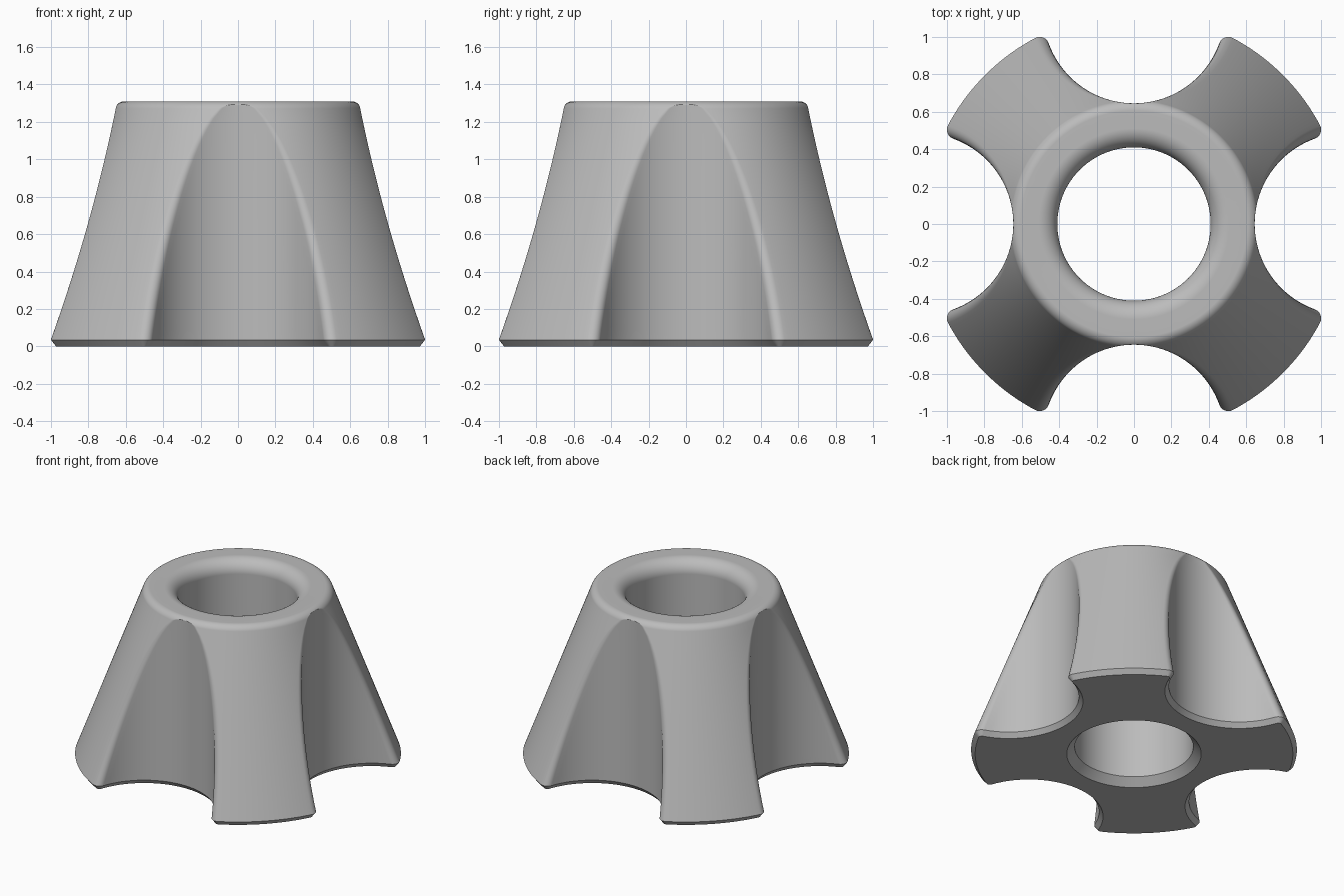
import bpy
import bmesh
from math import sin, cos, pi, atan2, sqrt, radians

cube = bpy.data.objects.get("Cube")
if cube:
    bpy.data.objects.remove(cube, do_unlink=True)

HEIGHT = 1.31
CUT_CENTRE, CUT_RADIUS = 1.13, 0.485   # round flutes, one on each side
EDGE = 0.05                            # rounding where flute meets cone


def arc(cx, cy, r, a, b, n):
    """n + 1 points on an arc from angle a to b."""
    return [(cx + r * cos(a + (b - a) * i / n), cy + r * sin(a + (b - a) * i / n))
            for i in range(n + 1)]


def half_lobe(radius, inset):
    """Outline from the middle of a flute to the middle of a leg."""
    big, cut, f = radius - inset, CUT_RADIUS + inset, EDGE - inset
    if big + cut <= CUT_CENTRE:        # above the flute: plain circle
        return [(big, 0)] * 21 + arc(0, 0, big, 0, pi / 4, 14)[1:]
    d, e = big - f, cut + f
    x = (d * d + CUT_CENTRE ** 2 - e * e) / (2 * CUT_CENTRE)
    y = sqrt(max(d * d - x * x, 0))
    phi, psi = atan2(y, x - CUT_CENTRE), atan2(y, x)
    return (arc(CUT_CENTRE, 0, cut, pi, phi, 14)
            + arc(x, y, f, phi - pi, psi, 6)[1:]
            + arc(0, 0, big, psi, pi / 4, 14)[1:])


def outline(radius, inset=0.0):
    """Closed four-legged outline."""
    half = half_lobe(radius, inset)
    lobe = [(x, -y) for x, y in reversed(half)] + half[1:-1]
    turns = [(1, 0), (0, 1), (-1, 0), (0, -1)]
    return [(x * c - y * s, x * s + y * c) for c, s in turns for x, y in lobe]


def loft(bm, rings):
    """Skin a stack of (z, points) rings; return first and last loops."""
    loops = [[bm.verts.new((x, y, z)) for x, y in pts] for z, pts in rings]
    for low, high in zip(loops, loops[1:]):
        for i in range(len(low)):
            bm.faces.new((low[i - 1], low[i], high[i], high[i - 1]))
    return loops[0], loops[-1]


bm = bmesh.new()

# Fluted outer wall: bottom chamfer, straight cone, rounded top edge
slope = radians(20.6)
rings = [(0, outline(1.126, 0.028))]
for i in range(25):
    t = i / 24
    rings.append((0.035 + 1.236 * t, outline(1.126 - 0.465 * t)))
for i in range(1, 13):
    a = slope + (pi / 2 - slope) * i / 12
    rings.append((HEIGHT - 0.06 + 0.06 * sin(a), outline(0.605 + 0.06 * cos(a))))
loft(bm, rings)

# Central bore: bottom chamfer, straight bore, rounded mouth
bore = [(0.465, 0), (0.41, 0.055)] + arc(0.51, HEIGHT - 0.1, 0.1, pi, pi / 2, 10)
loft(bm, [(z, arc(0, 0, r, 0, 2 * pi, 96)[:-1]) for r, z in bore])

# Flat base and flat top rim
bmesh.ops.remove_doubles(bm, verts=bm.verts, dist=1e-5)
for level in (0, HEIGHT):
    border = [e for e in bm.edges if e.is_boundary
              and all(abs(v.co.z - level) < 1e-4 for v in e.verts)]
    bmesh.ops.triangle_fill(bm, edges=border, use_beauty=True)
bmesh.ops.recalc_face_normals(bm, faces=bm.faces)

mesh = bpy.data.meshes.new("fluted_cone_base")
bm.to_mesh(mesh)
bm.free()
body = bpy.data.objects.new("fluted_cone_base", mesh)
bpy.context.collection.objects.link(body)

# Plain grey
grey = bpy.data.materials.new("plain grey")
grey.use_nodes = True
colour = (0.5, 0.5, 0.5, 1)
grey.diffuse_color = colour
grey.node_tree.nodes["Principled BSDF"].inputs["Base Color"].default_value = colour
mesh.materials.append(grey)

bpy.ops.object.select_all(action="DESELECT")
body.select_set(True)
bpy.context.view_layer.objects.active = body
bpy.ops.object.shade_smooth_by_angle(angle=radians(30))
weighted = body.modifiers.new("even shading", "WEIGHTED_NORMAL")
weighted.keep_sharp = True
